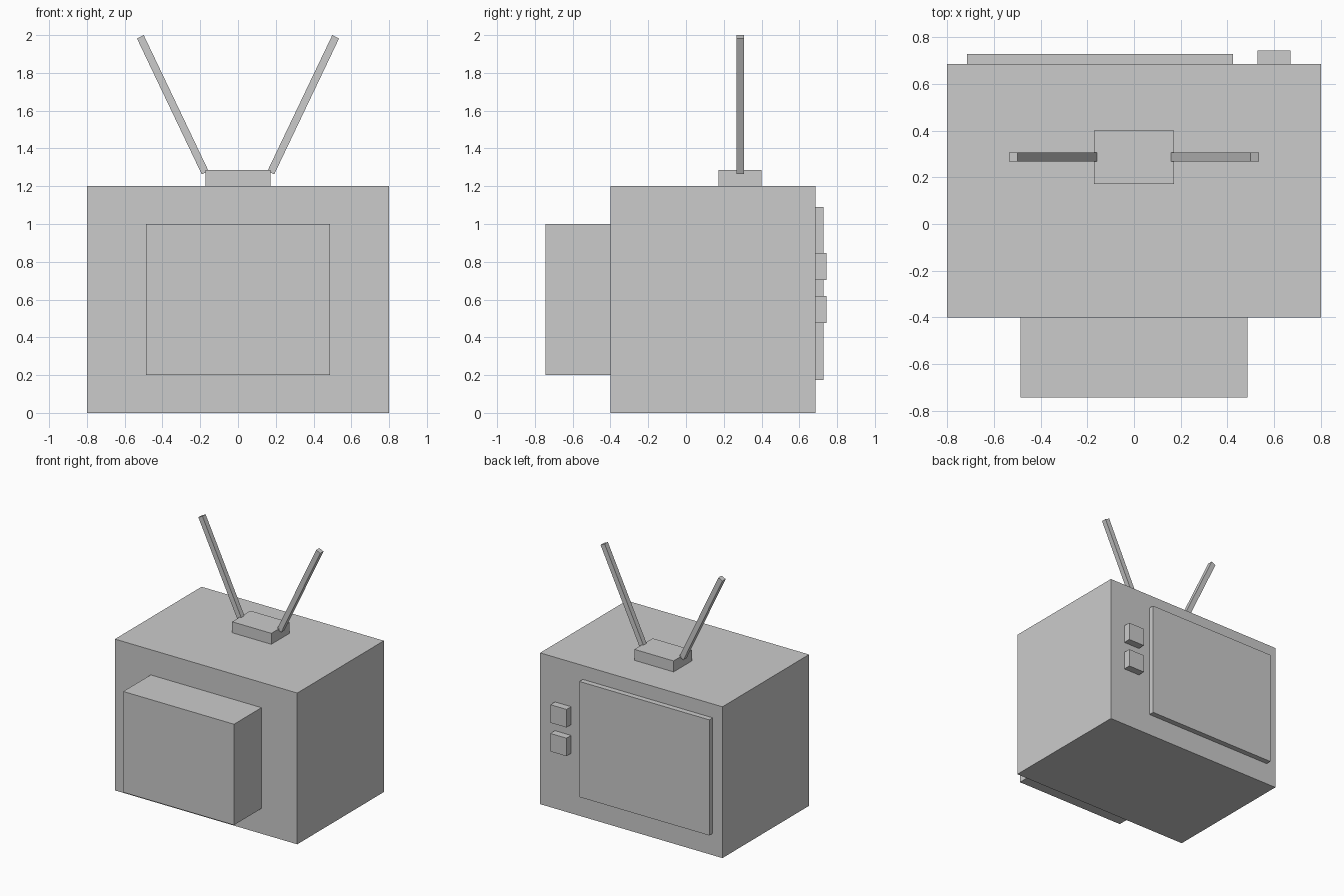
import bpy
import math
from mathutils import Matrix, Vector

if "Cube" in bpy.data.objects:
    bpy.data.objects.remove(bpy.data.objects["Cube"])


def box(name, lo, hi, matrix=None):
    """Box between two corners, optionally moved by a matrix."""
    lo, hi = Vector(lo), Vector(hi)
    bpy.ops.mesh.primitive_cube_add(size=1)
    ob = bpy.context.object
    ob.name = name
    size = hi - lo
    ob.data.transform(Matrix.Translation((lo + hi) / 2) @ Matrix.Diagonal((*size, 1)))
    if matrix:
        ob.data.transform(matrix)
    return ob


# Cabinet and the tube housing protruding at -y
box("cabinet", (-0.8, -0.4, 0), (0.8, 0.686, 1.2))
box("tube_housing", (-0.486, -0.744, 0.2), (0.486, -0.4, 1.0))

# Screen panel and two control knobs on the +y face
box("screen", (-0.715, 0.686, 0.173), (0.425, 0.729, 1.09))
for name, z in (("upper_knob", 0.703), ("lower_knob", 0.475)):
    box(name, (0.528, 0.686, z), (0.67, 0.744, z + 0.143))

# Antenna base with two splayed rods
box("antenna_base", (-0.172, 0.172, 1.2), (0.172, 0.401, 1.287))
foot, tip = Vector((0.174, 0.287, 1.272)), Vector((0.517, 0.287, 1.991))
length = (tip - foot).length
lean = math.atan2(tip.x - foot.x, tip.z - foot.z)
for name, side in (("right_antenna", 1), ("left_antenna", -1)):
    place = (Matrix.Translation((side * foot.x, foot.y, foot.z))
             @ Matrix.Rotation(side * lean, 4, 'Y'))
    box(name, (-0.02, -0.02, 0), (0.02, 0.02, length), place)
